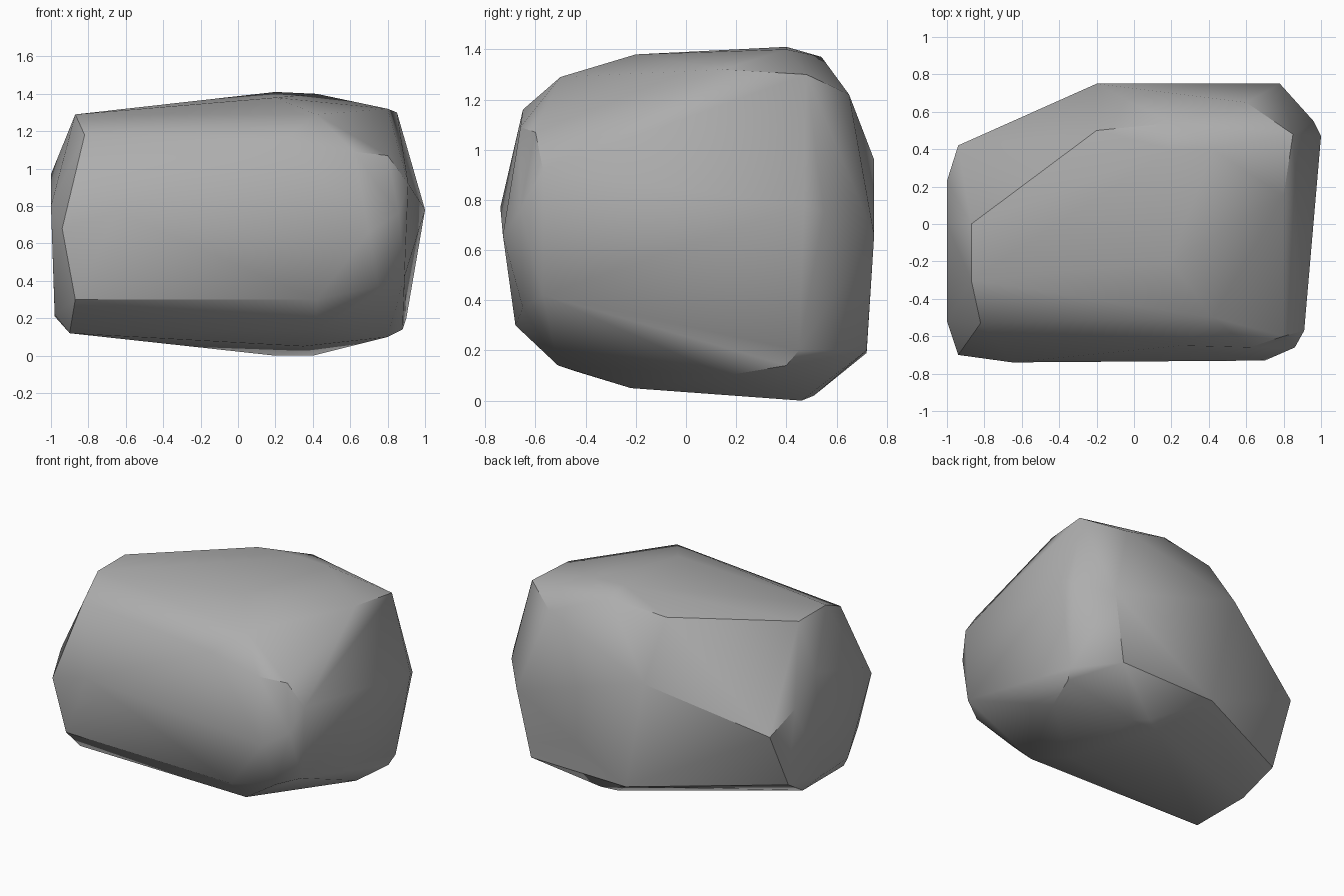
import bpy
import bmesh
from math import radians
from mathutils import Vector

# Remove the default object when it exists
default_object = bpy.data.objects.get("Cube")
if default_object:
    bpy.data.objects.remove(default_object, do_unlink=True)


def flat_material(name, colour):
    """Make a plain matte material that shows in viewport and render."""
    material = bpy.data.materials.new(name)
    material.use_nodes = True
    material.diffuse_color = colour
    shader = material.node_tree.nodes["Principled BSDF"]
    shader.inputs["Base Color"].default_value = colour
    shader.inputs["Roughness"].default_value = 0.9
    return material


def add_corners(mesh, corners):
    """Add chiselled corners, given in hundredths of a unit."""
    for corner in corners:
        mesh.verts.new(Vector(corner) / 100)


def remove_leftovers(mesh):
    """Delete corners that ended up inside the hull."""
    loose = [vert for vert in mesh.verts if not vert.link_faces]
    bmesh.ops.delete(mesh, geom=loose, context="VERTS")


# Rim of the broad broken end
broken_end = [
    (-87, 0, 129), (-87, -30, 129), (-82, -53, 118), (-94, -70, 68),
    (-87, -65, 30), (-98, -38, 22), (-98, -8, 21), (-95, 23, 26),
    (-94, 42, 66), (-100, 23, 80), (-100, 0, 97), (-100, -52, 80),
]

# Rim of the narrower end
narrow_end = [
    (85, 48, 130), (100, 47, 78), (96, 55, 75), (90, 45, 20),
    (88, 40, 14), (80, 16, 10), (89, -57, 42), (86, -66, 76),
    (91, -57, 92), (80, -60, 107),
]

# Front bulge
front_side = [
    (-65, -74, 77), (70, -73, 66), (62, -66, 109), (25, -65, 116),
    (75, -65, 37), (42, -68, 30),
]

# Crown and its rear shoulder
crown = [
    (42, -50, 129), (20, -20, 138), (20, 40, 141), (42, 40, 140),
    (80, 15, 132), (20, 54, 137), (-20, 50, 133), (60, 65, 122),
]

# Back wall
back_side = [
    (-20, 75, 96), (78, 75, 66), (69, 72, 20), (-4, 72, 19),
]

# Underside
underside = [
    (20, 46, 0), (40, 46, 0), (30, 51, 2), (35, -22, 5),
    (42, -51, 14), (-90, -45, 12), (-90, 0, 12),
]

# Wrap all the corners in one tight stone skin
stone = bmesh.new()
for region in (broken_end, narrow_end, front_side, crown, back_side, underside):
    add_corners(stone, region)
bmesh.ops.convex_hull(stone, input=stone.verts[:])
remove_leftovers(stone)

# Merge nearly level triangles into larger facets
bmesh.ops.dissolve_limit(
    stone, angle_limit=radians(3), verts=stone.verts[:], edges=stone.edges[:]
)
bmesh.ops.triangulate(stone, faces=stone.faces[:])
bmesh.ops.recalc_face_normals(stone, faces=stone.faces[:])

stone_mesh = bpy.data.meshes.new("boulder")
stone.to_mesh(stone_mesh)
stone.free()
stone_mesh.materials.append(flat_material("stone grey", (0.42, 0.42, 0.42, 1)))

boulder = bpy.data.objects.new("boulder", stone_mesh)
bpy.context.collection.objects.link(boulder)

# Soft worn faces with crisp breaks where the stone turns sharply
bpy.context.view_layer.objects.active = boulder
boulder.select_set(True)
bpy.ops.object.shade_smooth_by_angle(angle=radians(35))
